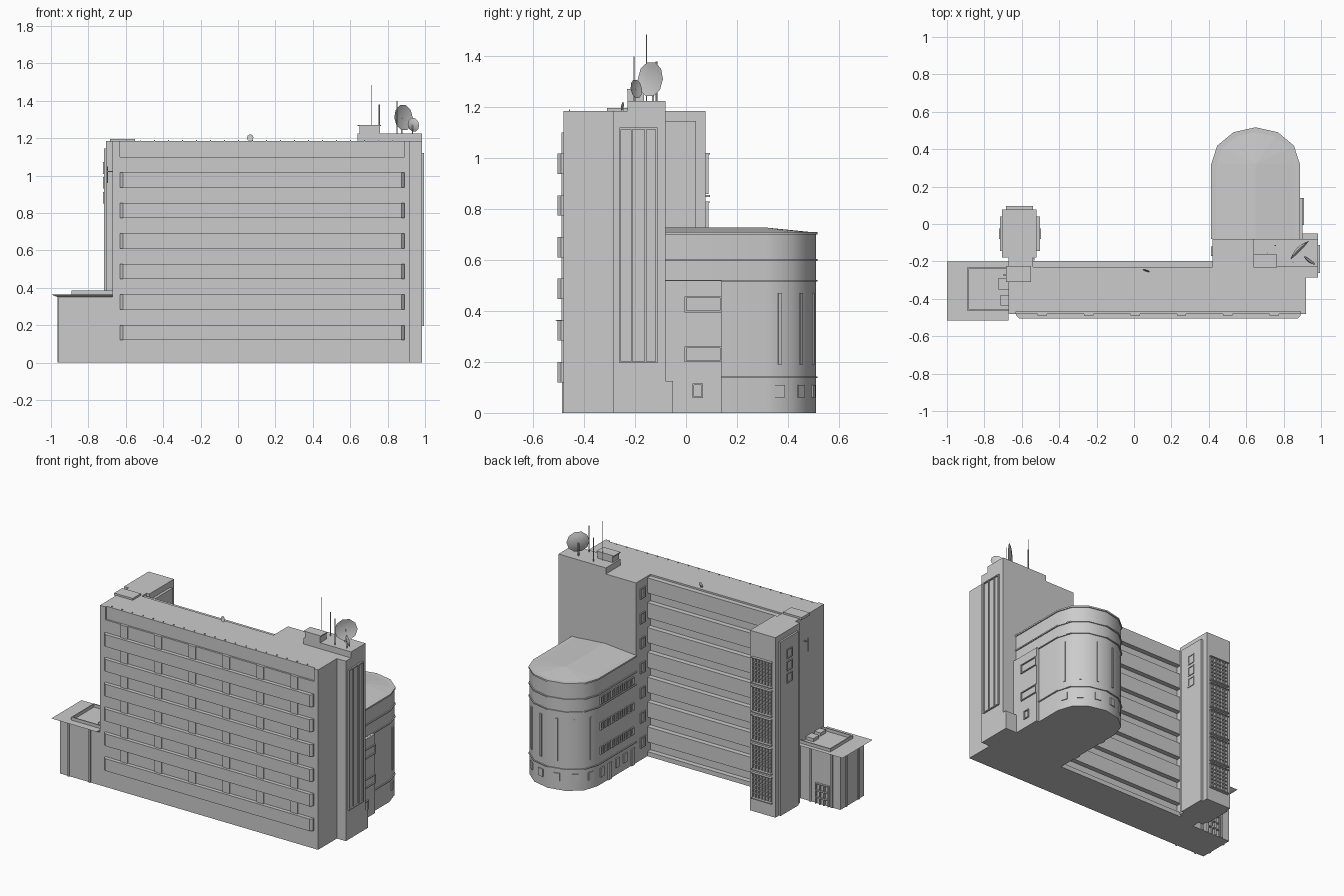
import bpy, bmesh, math
from mathutils import Vector, Matrix

if "Cube" in bpy.data.objects:
    bpy.data.objects.remove(bpy.data.objects["Cube"])


def finish(name, bm):
    bmesh.ops.recalc_face_normals(bm, faces=bm.faces)
    me = bpy.data.meshes.new(name)
    bm.to_mesh(me)
    bm.free()
    ob = bpy.data.objects.new(name, me)
    bpy.context.collection.objects.link(ob)
    return ob


def boxes(name, items):
    """Each item is x0, x1, y0, y1, z0, z1."""
    bm = bmesh.new()
    for x0, x1, y0, y1, z0, z1 in items:
        m = Matrix.Translation(((x0 + x1) / 2, (y0 + y1) / 2, (z0 + z1) / 2))
        bmesh.ops.create_cube(bm, size=1, matrix=m @ Matrix.Diagonal((x1 - x0, y1 - y0, z1 - z0, 1)))
    return finish(name, bm)


def prism(name, pts, levels):
    """Extrude a plan outline through each (z0, z1) level."""
    bm = bmesh.new()
    for z0, z1 in levels:
        f = bm.faces.new([bm.verts.new((x, y, z0)) for x, y in pts])
        r = bmesh.ops.extrude_face_region(bm, geom=[f])
        bmesh.ops.translate(bm, vec=(0, 0, z1 - z0), verts=[v for v in r["geom"] if isinstance(v, bmesh.types.BMVert)])
    return finish(name, bm)


def smooth(ob, angle=35):
    bpy.ops.object.select_all(action='DESELECT')
    ob.select_set(True)
    bpy.context.view_layer.objects.active = ob
    bpy.ops.object.shade_smooth_by_angle(angle=math.radians(angle))


def frame_x(xa, xb, y0, y1, z0, z1, t=0.006):
    """Four bars around an opening in a wall facing x."""
    return [(xa, xb, y0, y1, z0, z0 + t), (xa, xb, y0, y1, z1 - t, z1),
            (xa, xb, y0, y0 + t, z0, z1), (xa, xb, y1 - t, y1, z0, z1)]


FLOOR = 0.1635

# Main slab, its top front strip set back
boxes("main_slab", [(-0.67, 0.92, -0.48, -0.23, 0, 1.10), (-0.67, 0.92, -0.468, -0.23, 1.10, 1.185),
                    (-0.67, -0.63, -0.48, -0.468, 1.10, 1.185), (0.89, 0.92, -0.48, -0.468, 1.10, 1.185)])

# Front spandrel bands with chamfered ends
band = [(-0.63, -0.48), (-0.63, -0.49), (-0.615, -0.505), (0.875, -0.505), (0.89, -0.49), (0.89, -0.48)]
prism("front_bands", band, [(0.12 + i * FLOOR, 0.20 + i * FLOOR) for i in range(6)])
boxes("front_pilasters", [(-0.515 + j * 0.248, -0.465 + j * 0.248, -0.488, -0.48, 0.20 + i * FLOOR, 0.12 + (i + 1) * FLOOR)
                          for i in range(6) for j in range(6)])
boxes("roof_edge_posts", [(-0.6 + i * 0.075, -0.595 + i * 0.075, -0.46, -0.455, 1.18, 1.191) for i in range(20)])

# Rear spandrels
boxes("rear_bands", [(-0.67, 0.42, -0.23, -0.197, max(0, z), z + 0.10)
                     for z in [-0.07 + i * FLOOR for i in range(8)]])

# Right cross block with penthouse steps
boxes("cross_block", [(0.42, 0.985, -0.285, -0.08, 0, 1.185)])
boxes("penthouse", [(0.64, 0.985, -0.23, -0.08, 1.18, 1.225), (0.65, 0.76, -0.23, -0.165, 1.22, 1.27),
                    (0.64, 0.765, -0.232, -0.163, 1.265, 1.272)])
boxes("cross_block_windows", [b for i in range(7) for b in
                              frame_x(0.412, 0.42, -0.17, -0.12, 0.08 + i * FLOOR, 0.15 + i * FLOOR)])

# Tall glazed strip on the right end
boxes("end_glazing", frame_x(0.985, 0.995, -0.262, -0.112, 0.195, 1.12, 0.007)
      + [(0.985, 0.993, y, y + 0.006, 0.2, 1.12) for y in (-0.216, -0.162)])

# Rounded rear wing
CX, CY = 0.65, 0.32


def wing(off):
    arc = [(CX + (0.23 + off) * math.cos(math.radians(a)), CY + (0.19 + off) * math.sin(math.radians(a)))
           for a in range(0, 181, 30)]
    return [(CX + 0.23 + off, -0.08)] + arc + [(CX - 0.23 - off, -0.08)]


smooth(prism("rear_wing", wing(0), [(0, 0.70)]))
smooth(prism("wing_ledges", wing(0.007), [(0.137, 0.143), (0.515, 0.521), (0.597, 0.605), (0.70, 0.71)]))

# Low crowned wing roof
bm = bmesh.new()
rim = [bm.verts.new((x, y, 0.709)) for x, y in wing(-0.01)]
a, b = bm.verts.new((CX, -0.08, 0.727)), bm.verts.new((CX, CY, 0.727))
bm.faces.new((rim[0], rim[1], b, a))
bm.faces.new((rim[-1], a, b, rim[-2]))
for p, q in zip(rim[1:-2], rim[2:-1]):
    bm.faces.new((p, q, b))
finish("wing_roof", bm)

# Upright fins and ground windows on each facet of the round end
bm = bmesh.new()
pts = wing(0)[1:-1]
for p, q in zip(pts[:-1], pts[1:]):
    d = Vector((q[0] - p[0], q[1] - p[1], 0))
    mid = Vector(((p[0] + q[0]) / 2, (p[1] + q[1]) / 2, 0))
    rot = Matrix.Rotation(math.atan2(d.y, d.x), 4, 'Z')
    for z, w, h in ((0.33, 0.014, 0.28), (0.085, 0.04, 0.05)):
        bmesh.ops.create_cube(bm, size=1, matrix=Matrix.Translation(mid + Vector((0, 0, z))) @ rot @ Matrix.Diagonal((w, 0.012, h, 1)))
finish("wing_fins_and_windows", bm)

# Wing side windows in rows, with ground-floor openings
boxes("wing_side_windows", [c for z in (0.20, 0.36, 0.53) for i in range(9) for c in
                            frame_x(0.412, 0.42, -0.05 + i * 0.04, -0.022 + i * 0.04, z, z + 0.05, 0.005)]
      + [(0.412, 0.42, y, y + 0.035, z, 0.11) for y, z in ((-0.06, 0), (0.02, 0.05), (0.1, 0.05), (0.18, 0), (0.26, 0.05))])

# Side annex beside the round wing
boxes("side_annex", [(0.86, 0.90, -0.08, 0.14, 0, 0.52), (0.86, 0.985, -0.08, -0.052, 0, 0.125)])
boxes("annex_windows", frame_x(0.90, 0.908, -0.005, 0.14, 0.395, 0.457) + frame_x(0.90, 0.908, -0.005, 0.14, 0.2, 0.26)
      + frame_x(0.90, 0.908, 0.025, 0.067, 0.058, 0.115))

# Stair tower on the back left
boxes("stair_tower", [(-0.705, -0.52, -0.18, 0.077, 0, 1.185), (-0.67, -0.54, -0.24, -0.17, 0, 1.185),
                      (-0.685, -0.55, -0.31, -0.225, 1.18, 1.197)])
boxes("tower_side_panels", [(-0.717, -0.70, -0.145, 0.04, 0, 1.145), (-0.525, -0.503, -0.145, 0.04, 0, 1.145)])
boxes("tower_windows", [c for xa, xb in ((-0.722, -0.717), (-0.503, -0.498)) for z in (0.85, 0.93, 1.01)
                        for c in frame_x(xa, xb, -0.08, -0.023, z, z + 0.062)])
boxes("connector_windows", [(-0.54, -0.533, -0.195, -0.183, 0.08 + i * FLOOR, 0.16 + i * FLOOR) for i in range(7)])

# Lattice screens up the tower back
lattice = []
for i in range(5):
    z = 0.10 + i * 0.19
    lattice += [(-0.685, -0.54, 0.077, 0.095, z - 0.012, z - 0.005), (-0.685, -0.54, 0.077, 0.095, z + 0.155, z + 0.16)]
    lattice += [(-0.68 + j * 0.022, -0.676 + j * 0.022, 0.077, 0.088, z, z + 0.155) for j in range(7)]
    lattice += [(-0.68, -0.544, 0.077, 0.086, z + k * 0.025, z + k * 0.025 + 0.004) for k in range(1, 6)]
boxes("tower_lattice", lattice)

# Low entrance wing on the left
boxes("entrance_wing", [(-0.96, -0.67, -0.48, -0.235, 0, 0.355)])
boxes("entrance_columns", [(x, x + 0.014, y, y + 0.008, 0, 0.35) for x in (-0.905, -0.75) for y in (-0.487, -0.236)]
      + [(-0.966, -0.96, y, y + 0.014, 0, 0.35) for y in (-0.43, -0.30)])
boxes("entrance_door", [(x, x + 0.006, -0.236, -0.222, 0, 0.13) for x in (-0.88, -0.85, -0.82, -0.79)]
      + [(-0.88, -0.784, -0.236, -0.222, z, z + 0.006) for z in (0.04, 0.085, 0.13)])

# Canopy, thinner at its rim
bm = bmesh.new()
bmesh.ops.create_cube(bm, size=1, matrix=Matrix.Translation((-0.835, -0.3575, 0.358)) @ Matrix.Diagonal((0.33, 0.315, 0.014, 1)))
for v in bm.verts:
    if v.co.z < 0.358:
        v.co.x = max(v.co.x, -0.965)
        v.co.y = min(max(v.co.y, -0.485), -0.23)
finish("entrance_canopy", bm)
boxes("canopy_parapet", [(-0.89, -0.67, -0.465, -0.458, 0.36, 0.385), (-0.89, -0.67, -0.237, -0.23, 0.36, 0.385),
                         (-0.89, -0.883, -0.465, -0.23, 0.36, 0.385)])
boxes("roof_units", [(-0.725, -0.67, -0.35, -0.29, 0.36, 0.386), (-0.715, -0.67, -0.435, -0.38, 0.36, 0.386)])
boxes("wall_aerial", [(-0.70, -0.67, -0.275, -0.27, 1.02, 1.026), (-0.70, -0.695, -0.275, -0.27, 0.96, 1.05)])

# Roof masts
for i, (x, y, z, r) in enumerate(((0.715, -0.155, 1.485, 0.002), (0.755, -0.115, 1.38, 0.004), (0.85, -0.205, 1.40, 0.002))):
    bm = bmesh.new()
    bmesh.ops.create_cone(bm, cap_ends=True, segments=6, radius1=r, radius2=r, depth=z - 1.2,
                          matrix=Matrix.Translation((x, y, (z + 1.2) / 2)))
    finish(f"mast_{i + 1}", bm)


def dish(name, pos, r, normal, base):
    """Shallow bowl of ten sides on a short post."""
    bm = bmesh.new()
    rot = Vector(normal).to_track_quat('Z', 'Y').to_matrix().to_4x4()
    m = Matrix.Translation(pos) @ rot
    for d in (0.25, 0.15):
        rings = [[bm.verts.new(m @ Vector((r * k * math.cos(i * math.pi / 5), r * k * math.sin(i * math.pi / 5), r * d * (k * k - 1))))
                  for i in range(10)] for k in (0.35, 0.7, 1)]
        bm.faces.new(rings[0])
        for a, b in zip(rings[:-1], rings[1:]):
            for i in range(10):
                bm.faces.new((a[i], a[i - 1], b[i - 1], b[i]))
    bmesh.ops.remove_doubles(bm, verts=bm.verts, dist=1e-5)
    smooth(finish(name, bm), 40)
    x, y, z = Vector(pos) - Vector(normal).normalized() * r * 0.2
    t = r * 0.06
    boxes(name + "_post", [(x - t, x + t, y - t, y + t, base, z)])


dish("large_dish", (0.885, -0.14, 1.31), 0.07, (1, -1, 0.1), 1.22)
dish("medium_dish", (0.938, -0.195, 1.272), 0.038, (0.57, -0.02 - 0.8 * -1, 0.15), 1.22)
dish("small_dish", (0.065, -0.25, 1.203), 0.018, (-0.3, -1, 0.2), 1.18)
